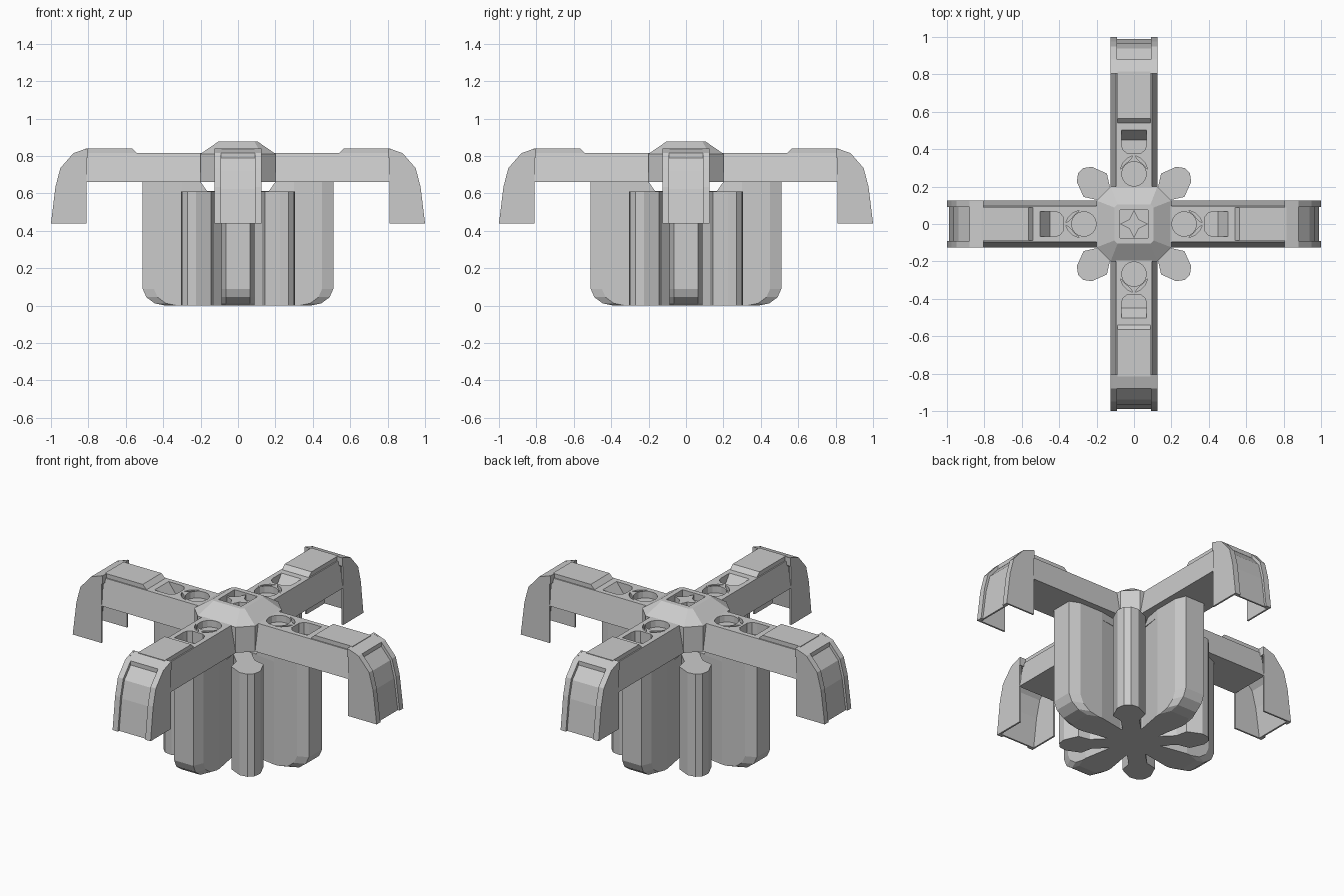
import bpy, bmesh
from math import pi, cos, sin
from mathutils import Matrix

if "Cube" in bpy.data.objects:
    bpy.data.objects.remove(bpy.data.objects["Cube"])


def loft(name, rings):
    """Closed solid through rings of equal point count."""
    bm = bmesh.new()
    vs = [[bm.verts.new(p) for p in r] for r in rings]
    n = len(vs[0])
    for a, b in zip(vs, vs[1:]):
        for i in range(n):
            j = (i + 1) % n
            bm.faces.new((a[i], a[j], b[j], b[i]))
    bm.faces.new(vs[0][::-1])
    bm.faces.new(vs[-1])
    bmesh.ops.recalc_face_normals(bm, faces=bm.faces)
    me = bpy.data.meshes.new(name)
    bm.to_mesh(me)
    bm.free()
    ob = bpy.data.objects.new(name, me)
    bpy.context.collection.objects.link(ob)
    return ob


def plan(name, pts, z0, z1):
    return loft(name, [[(x, y, z) for x, y in pts] for z in (z0, z1)])


def side(name, pts, y0, y1):
    return loft(name, [[(x, y, z) for x, z in pts] for y in (y0, y1)])


def mirrored(half):
    return half + [(x, -y) for x, y in reversed(half)]


def cut(ob, cutters):
    for c in cutters:
        c.hide_render = True
        m = ob.modifiers.new("recess", 'BOOLEAN')
        m.operation, m.solver, m.object = 'DIFFERENCE', 'EXACT', c
        bpy.context.view_layer.objects.active = ob
        bpy.ops.object.modifier_apply(modifier=m.name)
        bpy.data.objects.remove(c)


def four(ob, start=0.0):
    ob.rotation_euler.z = start
    for k in range(1, 4):
        c = ob.copy()
        c.name = f"{ob.name}_{k + 1}"
        c.rotation_euler.z = start + k * pi / 2
        bpy.context.collection.objects.link(c)


# Arm: beam with sloping sides
arm = loft("arm", [[(x, -.125, .66), (x, .125, .66), (x, .095, .815), (x, -.095, .815)]
                   for x in (.12, .815)])

# Recesses in the arm top: round hole, two leaves, slot with a sloped floor
hole = plan("hole_cutter", [(.268 + .066 * cos(a * pi / 8), .066 * sin(a * pi / 8))
                            for a in range(16)], .775, .9)
slot_half = [(.378, .035), (.395, .058), (.42, .066), (.503, .066)]
slot = loft("slot_cutter", [
    [(min(x, .45), y, .745) for x, y in mirrored([(.378, .035), (.395, .058), (.42, .066), (.45, .066)])],
    [(x, y, .815) for x, y in mirrored(slot_half)],
    [(x, y, .9) for x, y in mirrored(slot_half)]])
leaves = []
for s in (1, -1):
    leaf = [(.366, .004), (.352, .035), (.325, .06), (.29, .074), (.318, .05), (.342, .022)]
    leaves.append(plan("leaf_cutter", [(x, s * y) for x, y in leaf], .79, .9))
cut(arm, [hole, slot] + leaves)
four(arm)

# Raised cover plate on the outer arm
four(side("arm_cover", [(.535, .81), (.565, .84), (.815, .84), (.815, .81)], -.088, .088))

# Hollow drooping end of each arm
outer = [(.81, .84), (.88, .815), (.95, .735), (.976, .635), (1, .44)]


def strip(name, pts, d0, d1, y0, y1):
    a = [(x - d0, z - (d0 if z > .5 else 0)) for x, z in pts]
    b = [(x - d1, z - (d1 if z > .5 else 0)) for x, z in pts]
    return side(name, a + b[::-1], y0, y1)


four(strip("end_plate", outer[1:], .012, .022, -.12, .12))
four(side("end_top", [(.805, .84), (.88, .815), (.88, .79), (.805, .79)], -.125, .125))
for s in (1, -1):
    four(strip("end_rim", outer[1:], 0, .02, s * .09, s * .125))
    four(side("end_side_wall", outer + [(.81, .44)], s * .115, s * .125))


# Hub: faceted dome where the arms meet
def octagon(a, b, z):
    return [(x, y, z) for x, y in
            ((a, -b), (a, b), (b, a), (-b, a), (-a, b), (-a, -b), (-b, -a), (b, -a))]


hub = loft("hub", [octagon(.2, .125, .66), octagon(.2, .125, .812), octagon(.105, .088, .877)])
s = .076
cut(hub, [plan("hub_cutter", [(-s, -s), (s, -s), (s, s), (-s, s)], .835, .95)])
star = [((.074 if k % 2 == 0 else .035) * cos(k * pi / 4),
         (.074 if k % 2 == 0 else .035) * sin(k * pi / 4)) for k in range(8)]
plan("hub_star", star, .83, .868)


# Wide fins under the arms, rounded at the foot
def fin_ring(tip, z, root=0.0):
    h = [(root, .06), (max(root, .15), .062), (min(.3, tip - .09), .088),
         (tip - .06, .088), (tip, .063)]
    return [(x, y, z) for x, y in mirrored(h)]


four(loft("fin", [fin_ring(.385, 0), fin_ring(.445, .012), fin_ring(.49, .045),
                  fin_ring(.51, .09), fin_ring(.51, .612)]))
four(loft("fin_top", [[(x, y, z) for x, y in
                       mirrored([(r, .07), (.3, .088), (.45, .088), (.51, .063)])]
                      for r, z in ((.165, .612), (.2, .662))]))

# Diagonal columns between the fins
col = mirrored([(0, .05), (.233, .05), (.293, .088), (.375, .057), (.403, .02)])
four(plan("column", col, 0, .61), pi / 4)
